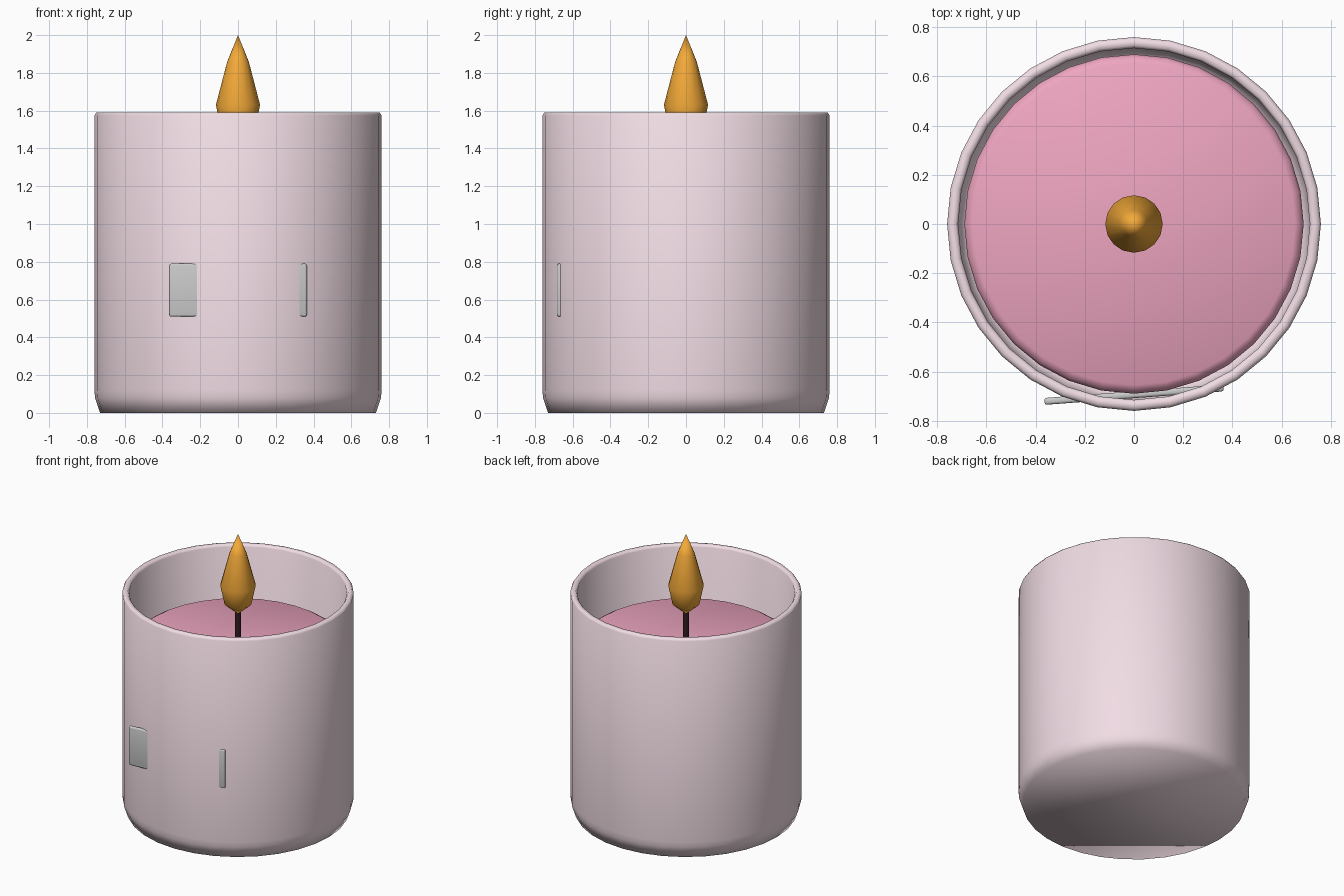
import bpy, bmesh, math

if "Cube" in bpy.data.objects:
    bpy.data.objects.remove(bpy.data.objects["Cube"])


def finish(name, bm, colour=None, angle=40):
    """Turn a bmesh into a smooth-shaded, optionally coloured object."""
    bmesh.ops.recalc_face_normals(bm, faces=bm.faces)
    mesh = bpy.data.meshes.new(name)
    bm.to_mesh(mesh)
    bm.free()
    ob = bpy.data.objects.new(name, mesh)
    bpy.context.collection.objects.link(ob)
    if colour:
        mat = bpy.data.materials.new(name + "_colour")
        mat.diffuse_color = (*colour, 1)
        mat.use_nodes = True
        mat.node_tree.nodes["Principled BSDF"].inputs["Base Color"].default_value = mat.diffuse_color
        mesh.materials.append(mat)
    bpy.ops.object.select_all(action='DESELECT')
    ob.select_set(True)
    bpy.context.view_layer.objects.active = ob
    bpy.ops.object.shade_smooth_by_angle(angle=math.radians(angle))
    return ob


def lathe(name, profile, sides, colour, angle=40):
    """Revolve (radius, z) points around z; open ends are capped, zero radii become poles."""
    bm = bmesh.new()
    rings = []
    for r, z in profile:
        n = sides if r > 0 else 1
        rings.append([bm.verts.new((r * math.cos(math.tau * i / sides),
                                    r * math.sin(math.tau * i / sides), z)) for i in range(n)])
    for a, b in zip(rings, rings[1:]):
        for i in range(sides):
            j = (i + 1) % sides
            if len(a) == 1:
                bm.faces.new((a[0], b[j], b[i]))
            elif len(b) == 1:
                bm.faces.new((a[i], a[j], b[0]))
            else:
                bm.faces.new((a[i], a[j], b[j], b[i]))
    for ring in (rings[0], rings[-1]):
        if len(ring) > 1:
            bm.faces.new(ring)
    return finish(name, bm, colour, angle)


# Hollow jar: outside wall, rounded rim, inside wall and floor
lathe("jar", [(0.73, 0), (0.757, 0.08), (0.76, 0.12), (0.76, 1.575), (0.75, 1.59),
              (0.725, 1.59), (0.715, 1.575), (0.715, 0.12), (0.685, 0.04)],
      32, (0.88, 0.72, 0.78), 80)

# Wax fill with softened edges
lathe("wax", [(0.66, 0.06), (0.69, 0.10), (0.69, 1.19), (0.68, 1.215), (0.655, 1.23)],
      32, (0.86, 0.38, 0.53), 60)

# Wick
lathe("wick", [(0.02, 1.18), (0.02, 1.46)], 12, (0.03, 0.012, 0.015))

# Flame
lathe("flame", [(0, 1.42), (0.09, 1.50), (0.117, 1.63), (0.057, 1.86), (0, 2.0)],
      16, (0.9, 0.4, 0.04))

# Flat label plate, slightly turned and mostly sunk into the jar wall
bm = bmesh.new()
bmesh.ops.create_cube(bm, size=1)
bmesh.ops.scale(bm, vec=(0.73, 0.028, 0.28), verts=bm.verts)
bmesh.ops.bevel(bm, geom=bm.edges[:], offset=0.01, segments=3, profile=0.5, affect='EDGES')
label = finish("label_plate", bm)
label.location = (0, -0.694, 0.65)
label.rotation_euler.z = math.radians(4.3)
